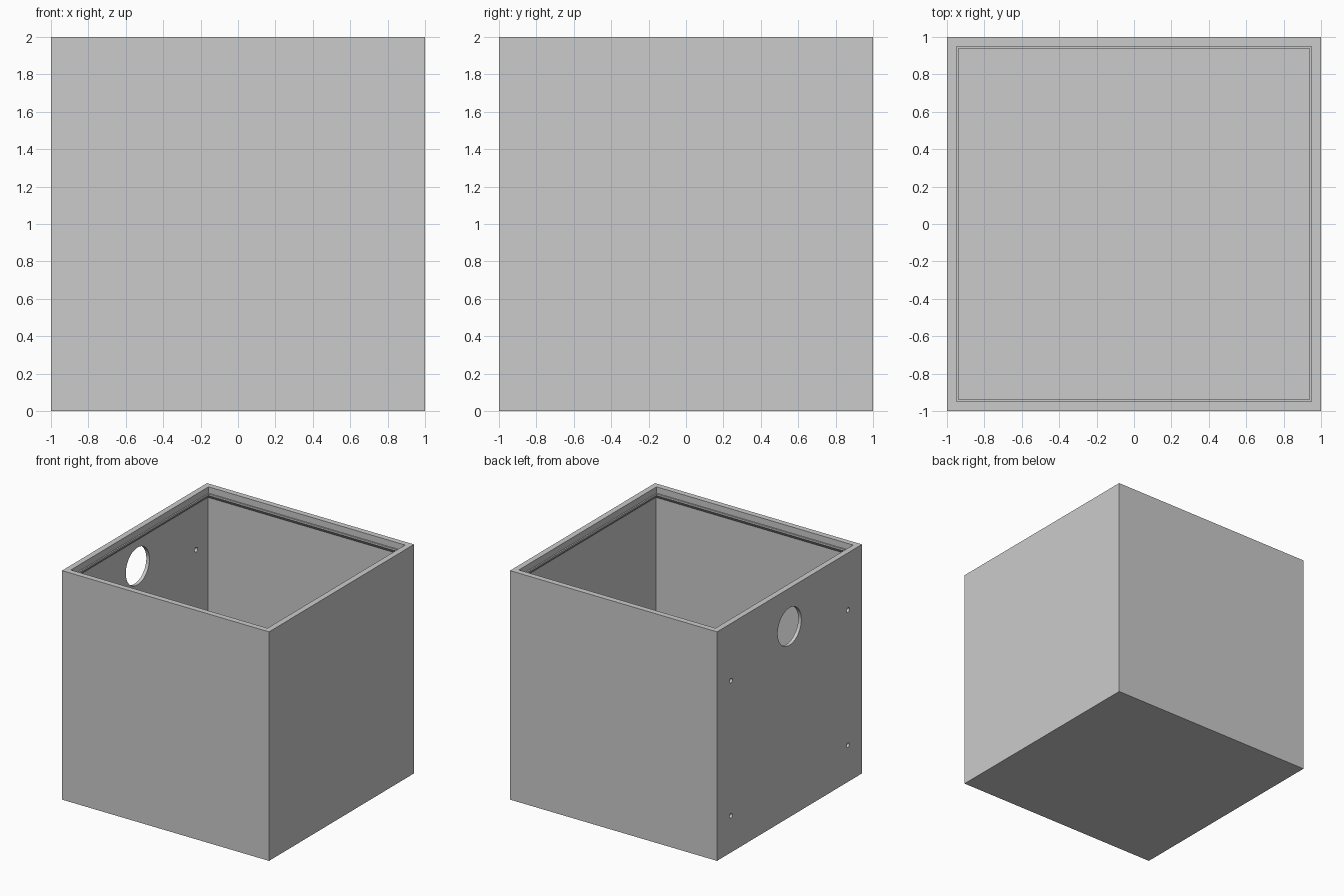
import bpy
import bmesh
from math import pi
from mathutils import Matrix, Vector

cube = bpy.data.objects.get("Cube")
if cube:
    bpy.data.objects.remove(cube, do_unlink=True)

# Single plain grey
grey = bpy.data.materials.new("plain_grey")
grey.use_nodes = True
colour = (0.6, 0.6, 0.6, 1)
grey.diffuse_color = colour
grey.node_tree.nodes["Principled BSDF"].inputs["Base Color"].default_value = colour


def add_object(name, bm):
    bmesh.ops.recalc_face_normals(bm, faces=bm.faces)
    mesh = bpy.data.meshes.new(name)
    bm.to_mesh(mesh)
    bm.free()
    mesh.materials.append(grey)
    obj = bpy.data.objects.new(name, mesh)
    bpy.context.collection.objects.link(obj)
    return obj


def square_ring(bm, half, z):
    corners = ((-1, -1), (1, -1), (1, 1), (-1, 1))
    return [bm.verts.new((x * half, y * half, z)) for x, y in corners]


# Open box: outer wall, rim, lid seat, ledge, tapered underside, inner wall
WALL = 0.03
profile = [
    (1, 0), (1, 2),
    (0.95, 2), (0.95, 1.945),
    (0.938, 1.945), (0.938, 1.93),
    (1 - WALL, 1.895), (1 - WALL, WALL),
]
bm = bmesh.new()
rings = [square_ring(bm, half, z) for half, z in profile]
for low, high in zip(rings, rings[1:]):
    for i in range(4):
        j = (i + 1) % 4
        bm.faces.new((low[i], low[j], high[j], high[i]))
bm.faces.new(rings[0])
bm.faces.new(rings[-1])
box = add_object("open_box", bm)

# Cable hole and four screw holes through the side wall
holes = [(0, 1.665, 0.163, 64)]
holes += [(y, z, 0.02, 24) for y in (-0.807, 0.807) for z in (0.32, 1.5)]
bm = bmesh.new()
for y, z, radius, sides in holes:
    place = Matrix.Translation(Vector((-1, y, z))) @ Matrix.Rotation(pi / 2, 4, "Y")
    bmesh.ops.create_cone(bm, cap_ends=True, segments=sides, radius1=radius,
                          radius2=radius, depth=0.2, matrix=place)
cutter = add_object("hole_cutter", bm)
cutter.hide_render = True

cut = box.modifiers.new("wall_holes", "BOOLEAN")
cut.operation = "DIFFERENCE"
cut.solver = "EXACT"
cut.object = cutter

# Apply the cut and remove the helper
bpy.ops.object.select_all(action="DESELECT")
box.select_set(True)
bpy.context.view_layer.objects.active = box
bpy.ops.object.modifier_apply(modifier=cut.name)
bpy.data.objects.remove(cutter, do_unlink=True)
bpy.ops.object.shade_smooth_by_angle(angle=pi / 6)
